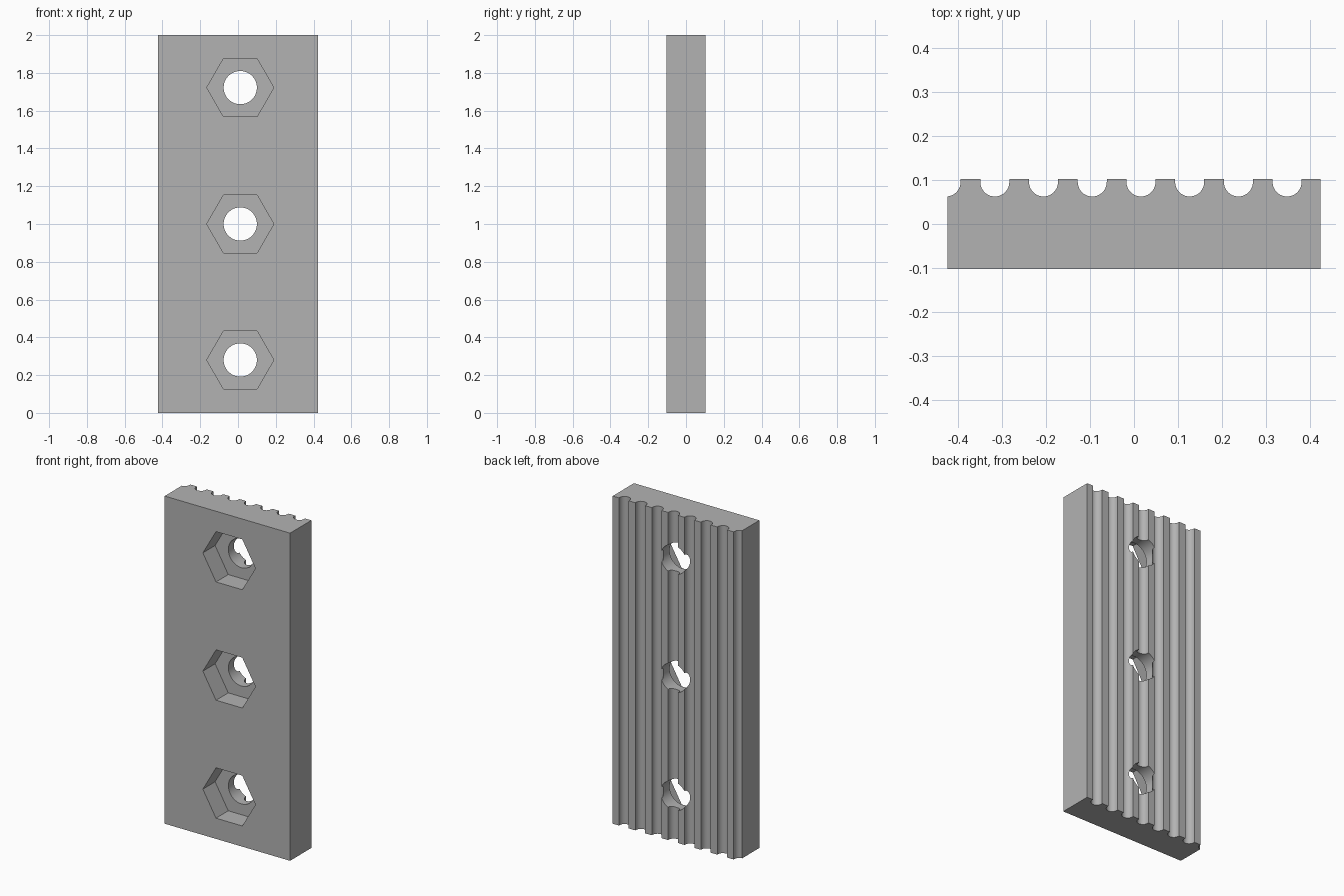
import bpy, bmesh, math
from mathutils import Matrix

if "Cube" in bpy.data.objects:
    bpy.data.objects.remove(bpy.data.objects["Cube"], do_unlink=True)

HALF_W, HALF_D, HEIGHT = 0.4235, 0.1025, 2.0
PITCH, GROOVE_R, GROOVE_FLOOR = 0.1107, 0.033, 0.0625
HOLE_X, HOLE_ZS = 0.012, (0.28, 1.0, 1.722)
HOLE_R, HEX_R, HEX_DEPTH = 0.088, 0.1775, 0.118

grey = bpy.data.materials.new("neutral grey")
grey.use_nodes = True
colour = (0.45, 0.45, 0.45, 1)
grey.diffuse_color = colour
grey.node_tree.nodes["Principled BSDF"].inputs["Base Color"].default_value = colour


def add_object(name, bm):
    bmesh.ops.recalc_face_normals(bm, faces=bm.faces)
    mesh = bpy.data.meshes.new(name)
    bm.to_mesh(mesh)
    bm.free()
    mesh.materials.append(grey)
    obj = bpy.data.objects.new(name, mesh)
    bpy.context.collection.objects.link(obj)
    return obj


def prism_cutter(name, sides, radius, y0, y1):
    """Prisms along y, one at each bolt position, with a corner pointing to +x."""
    bm = bmesh.new()
    for z in HOLE_ZS:
        verts = [bm.verts.new((HOLE_X + radius * math.cos(a), y0, z + radius * math.sin(a)))
                 for a in (math.tau * i / sides for i in range(sides))]
        face = bm.faces.new(verts)
        new = bmesh.ops.extrude_face_region(bm, geom=[face])["geom"]
        moved = [v for v in new if isinstance(v, bmesh.types.BMVert)]
        bmesh.ops.translate(bm, verts=moved, vec=(0, y1 - y0, 0))
    return add_object(name, bm)


# Plate outline seen from above: flat front, round-bottomed grooves along the back
profile = [(-HALF_W, -HALF_D), (HALF_W, -HALF_D), (HALF_W, HALF_D)]
centre_y = GROOVE_FLOOR + GROOVE_R
STEPS = 20
for i in range(7, -1, -1):
    cx = -0.427 + i * PITCH
    arc = [(cx + GROOVE_R, HALF_D)]
    arc += [(cx + GROOVE_R * math.cos(math.pi * k / STEPS),
             centre_y - GROOVE_R * math.sin(math.pi * k / STEPS)) for k in range(STEPS + 1)]
    arc += [(cx - GROOVE_R, HALF_D)]
    profile += [p for p in arc if p[0] > -HALF_W]
profile.append((-HALF_W, GROOVE_FLOOR))

bm = bmesh.new()
base = bm.faces.new([bm.verts.new((x, y, 0)) for x, y in profile])
new = bmesh.ops.extrude_face_region(bm, geom=[base])["geom"]
bmesh.ops.translate(bm, verts=[v for v in new if isinstance(v, bmesh.types.BMVert)],
                    vec=(0, 0, HEIGHT))
plate = add_object("grooved_plate", bm)

# Hexagonal nut pockets in the front, round bolt holes right through
cutters = [prism_cutter("nut_pocket_cutter", 6, HEX_R, -HALF_D - 0.1, -HALF_D + HEX_DEPTH),
           prism_cutter("bolt_hole_cutter", 64, HOLE_R, -0.3, 0.3)]
bpy.context.view_layer.objects.active = plate
for cutter in cutters:
    cutter.hide_render = True
    mod = plate.modifiers.new(cutter.name, 'BOOLEAN')
    mod.operation = 'DIFFERENCE'
    mod.solver = 'EXACT'
    mod.object = cutter
    bpy.ops.object.modifier_apply(modifier=mod.name)
    bpy.data.objects.remove(cutter, do_unlink=True)

# Smooth the round walls, keep the edges crisp
bpy.ops.object.select_all(action='DESELECT')
plate.select_set(True)
bpy.ops.object.shade_smooth_by_angle(angle=math.radians(30))
